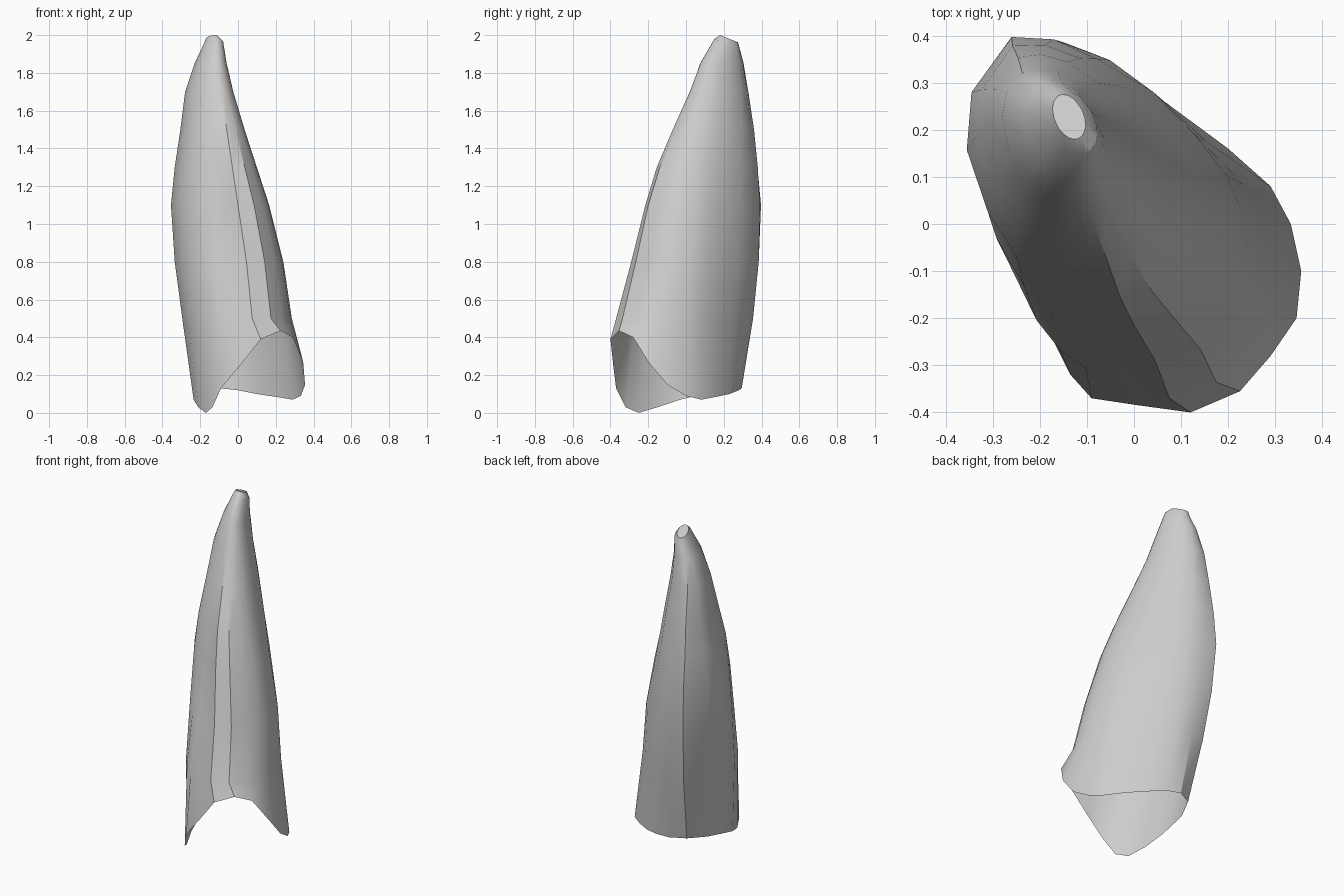
import bpy, bmesh
from mathutils import Vector

old = bpy.data.objects.get("Cube")
if old:
    bpy.data.objects.remove(old, do_unlink=True)

# Open lower rim, counterclockwise from the front left point
RIM = [
    (-.17, -.25, 0), (-.135, -.32, .03), (-.09, -.37, .13), (.01, -.385, .25),
    (.12, -.4, .39), (.225, -.355, .435), (.29, -.28, .4), (.345, -.2, .27),
    (.355, -.1, .15), (.333, 0, .09), (.29, .08, .07), (.2, .16, .085),
    (.1, .23, .1), (0, .28, .12), (-.09, .295, .13), (-.18, .25, .13),
    (-.235, .13, .11), (-.235, -.03, .07), (-.21, -.15, .03)]

# Fluted cross-section at the widest height, matching the rim points
MIDDLE = [
    (-.25, -.06), (-.19, -.1), (-.13, -.12), (-.07, -.15), (0, -.205),
    (.085, -.19), (.13, -.13), (.16, -.07), (.165, -.01), (.155, .06),
    (.13, .12), (.075, .2), (0, .285), (-.08, .35), (-.17, .39),
    (-.26, .395), (-.345, .28), (-.355, .16), (-.31, .03)]

# Height, left, right, front, back and backward slope of each ring
RINGS = [
    (.5, -.295, .285, -.37, .355, 0), (.8, -.335, .24, -.29, .385, 0),
    (1.1, -.355, .165, -.215, .397, 0), (1.3, -.335, .1, -.155, .38, 0),
    (1.5, -.305, .035, -.07, .36, 0), (1.7, -.28, -.025, .02, .33, 0),
    (1.85, -.23, -.06, .075, .305, 0), (1.98, -.185, -.078, .15, .285, .4),
    (2.0, -.173, -.103, .18, .275, .4)]


def fit(points, left, right, front, back):
    """Stretch a loop so that it fills the given rectangle."""
    xs = [p[0] for p in points]
    ys = [p[1] for p in points]
    x0, x1, y0, y1 = min(xs), max(xs), min(ys), max(ys)
    return [Vector((left + (p[0] - x0) / (x1 - x0) * (right - left),
                    front + (p[1] - y0) / (y1 - y0) * (back - front)))
            for p in points]


def tilted_oval(points):
    """Oval with its long axis running from front right to back left."""
    loop = []
    for p in points:
        d = p.normalized()
        along, across = (d.x - d.y) * .6, (d.x + d.y) * .42
        loop.append(Vector((along + across, across - along)))
    return fit(loop, -1, 1, -1, 1)


def blend(a, b, t):
    return [p.lerp(q, t) for p, q in zip(a, b)]


base = fit(RIM, -1, 1, -1, 1)
middle = fit(MIDDLE, -1, 1, -1, 1)
oval = tilted_oval(middle)

# Tapered shell: rim, rings and a small sloping tip
bm = bmesh.new()
rows = [[bm.verts.new(p) for p in RIM]]
for z, left, right, front, back, slope in RINGS:
    if z <= 1.1:
        loop = blend(base, middle, z / 1.1)
    else:
        loop = blend(middle, oval, min(1, (z - 1.1) / .75))
    loop = fit(loop, left, right, front, back)
    rows.append([bm.verts.new((p.x, p.y, z - slope * (p.y - front))) for p in loop])

count = len(RIM)
for low, high in zip(rows, rows[1:]):
    for k in range(count):
        n = (k + 1) % count
        bm.faces.new((low[k], low[n], high[n], high[k]))
bm.faces.new(rows[-1])

mesh = bpy.data.meshes.new("tapered_shell")
bm.to_mesh(mesh)
bm.free()
shell = bpy.data.objects.new("tapered_shell", mesh)
bpy.context.collection.objects.link(shell)

# Light grey surface
grey = bpy.data.materials.new("light_grey")
grey.use_nodes = True
color = (.62, .61, .6, 1)
grey.diffuse_color = color
grey.node_tree.nodes["Principled BSDF"].inputs["Base Color"].default_value = color
mesh.materials.append(grey)

bpy.ops.object.select_all(action="DESELECT")
shell.select_set(True)
bpy.context.view_layer.objects.active = shell
bpy.ops.object.shade_smooth_by_angle(angle=.55)
